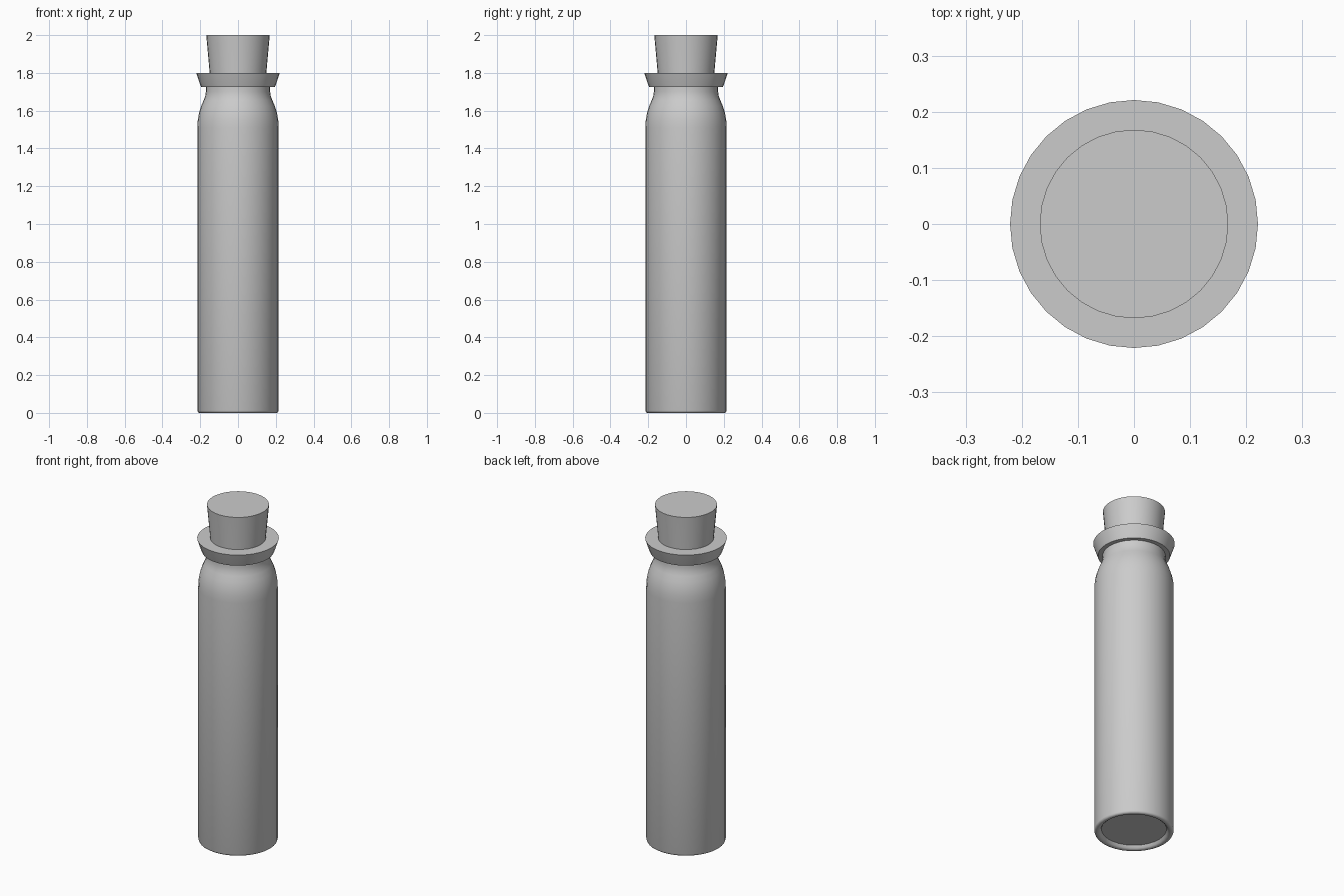
import bpy, bmesh, math

if "Cube" in bpy.data.objects:
    bpy.data.objects.remove(bpy.data.objects["Cube"])

SEGMENTS = 32


def lathe(name, profile, angle=40):
    """Revolve (radius, height) points around z; ends on the axis are merged."""
    bm = bmesh.new()
    verts = [bm.verts.new((r, 0, z)) for r, z in profile]
    edges = [bm.edges.new(pair) for pair in zip(verts, verts[1:])]
    bmesh.ops.spin(bm, geom=verts + edges, cent=(0, 0, 0), axis=(0, 0, 1),
                   angle=math.tau, steps=SEGMENTS, use_merge=True)
    bmesh.ops.remove_doubles(bm, verts=bm.verts, dist=0.0005)
    bmesh.ops.recalc_face_normals(bm, faces=bm.faces)
    mesh = bpy.data.meshes.new(name)
    bm.to_mesh(mesh)
    bm.free()
    obj = bpy.data.objects.new(name, mesh)
    bpy.context.collection.objects.link(obj)
    bpy.ops.object.select_all(action='DESELECT')
    obj.select_set(True)
    bpy.context.view_layer.objects.active = obj
    bpy.ops.object.shade_smooth_by_angle(angle=math.radians(angle))
    return obj


# Bottle body: recessed base, straight wall, rounded shoulder, neck
lathe("bottle_body", [
    (0, 0.02), (0.176, 0.02), (0.184, 0.006), (0.193, 0.0), (0.205, 0.0),
    (0.212, 0.004), (0.215, 0.012), (0.215, 1.51), (0.213, 1.55),
    (0.206, 1.59), (0.195, 1.625), (0.182, 1.655), (0.174, 1.675),
    (0.17, 1.70), (0.17, 1.73), (0, 1.73)])

# Flared lip around the mouth
lathe("bottle_lip", [
    (0, 1.725), (0.195, 1.725), (0.201, 1.74), (0.221, 1.80), (0, 1.80)])

# Tapered stopper
lathe("stopper", [
    (0, 1.76), (0.147, 1.76), (0.15, 1.80), (0.168, 2.0), (0, 2.0)])
